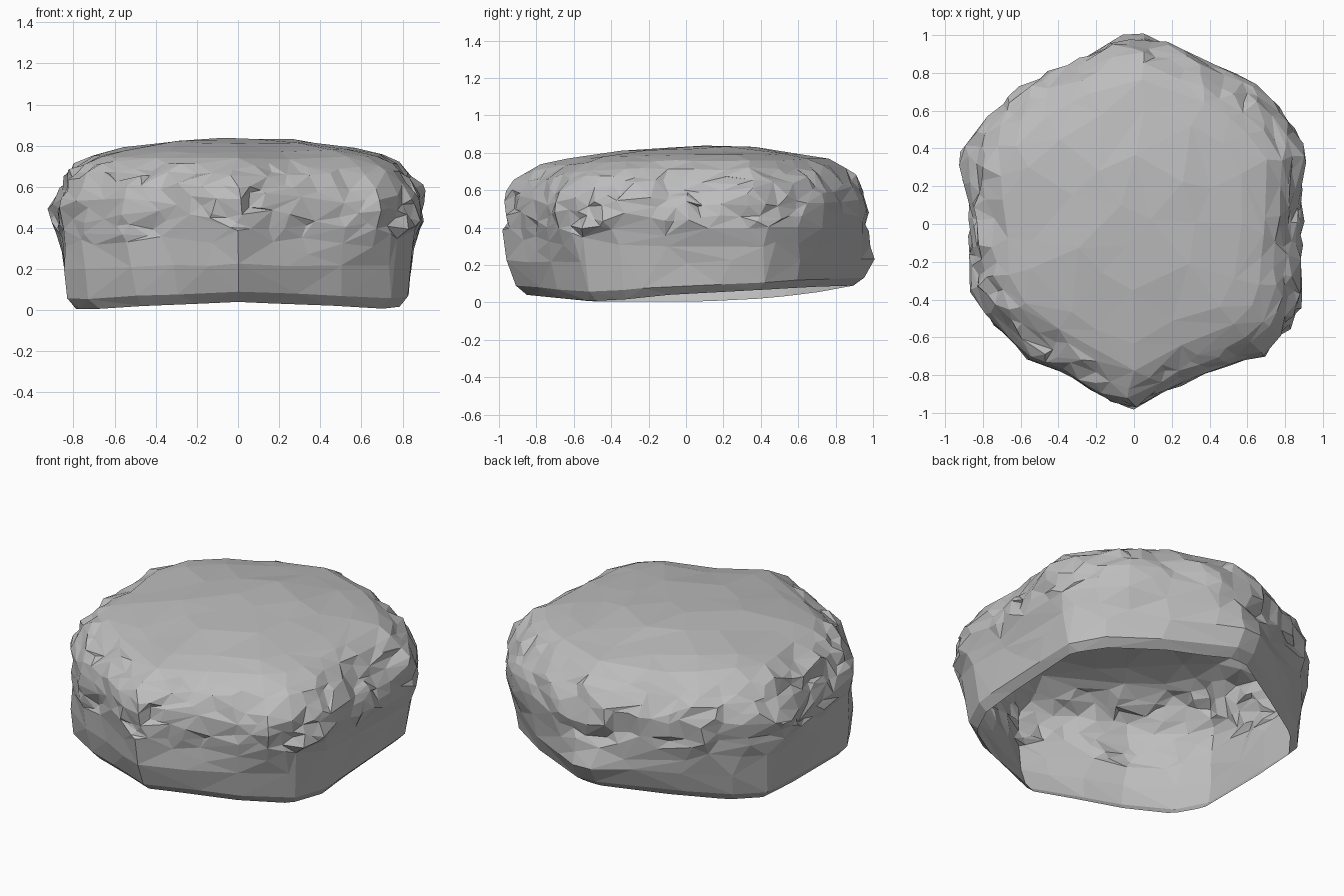
import bpy, bmesh, math
from mathutils import Vector, noise

cube = bpy.data.objects.get("Cube")
if cube:
    bpy.data.objects.remove(cube, do_unlink=True)

SEGMENTS = 96
STEPS = 4  # rings between two profile points

# Plan outlines: rounded crown above, six-sided wall below
CROWN = [(0, -1), (.13, -.92), (.3, -.83), (.69, -.69), (.8, -.57), (.87, -.4),
         (.89, 0), (.895, .43), (.78, .61), (.65, .74), (.5, .82), (.2, .95),
         (.05, .99), (-.12, .95), (-.33, .87), (-.6, .73), (-.84, .5),
         (-.9, .35), (-.88, 0), (-.86, -.35), (-.77, -.5), (-.56, -.71), (-.25, -.87)]
WALL = [(0, -.99), (.52, -.75), (.78, -.56), (.87, -.35), (.87, .45), (.74, .63),
        (.45, .84), (.06, 1.04), (-.06, 1.04), (-.45, .8), (-.74, .6), (-.87, .42),
        (-.87, -.38), (-.77, -.56), (-.52, -.74)]

# Vertical profile: outline scale, height
PROFILE = [(.905, .0), (.95, .05), (.967, .2), (.975, .32), (.992, .4), (1.002, .47),
           (.997, .54), (.967, .605), (.922, .665), (.86, .708), (.77, .755),
           (.64, .785), (.35, .822), (.12, .83)]


def clamp(v):
    return max(0.0, min(1.0, v))


def radius(outline, angle):
    """Distance from the centre to the outline in one direction."""
    d = Vector((math.cos(angle), math.sin(angle)))
    best = 0
    for i, p in enumerate(outline):
        a, b = Vector(p), Vector(outline[(i + 1) % len(outline)])
        e = b - a
        den = d.cross(e)
        if abs(den) < 1e-9:
            continue
        t, u = a.cross(e) / den, a.cross(d) / den
        if t > 0 and -1e-6 <= u <= 1 + 1e-6:
            best = max(best, t)
    return best


def rim_height(x, y):
    """Uneven lower edge, higher towards the back."""
    right, left = max(0, .04 + .055 * y) * clamp((y + .6) * 2), .1 * max(0, y) ** 2
    return .005 + left + (right - left) * clamp(x * 1.5 + .5) + .1 * max(0, -y - .5)


def rock_point(angle, scale, z):
    d = Vector((math.cos(angle), math.sin(angle), 0))
    blend = clamp((z - .2) / .2)
    r = radius(WALL, angle) * (1 - blend) + radius(CROWN, angle) * blend
    # The front and back ends tuck in towards the rim
    p = d * r * (scale - .045 * d.y ** 4 * clamp(1 - z / .2))
    p.z = z + rim_height(p.x, p.y) * clamp(1 - z / .3)
    p.z += .02 * p.y * clamp((z - .6) / .15)
    # Chipped band around the crown, with a wandering lower lip
    lip = .36 + .14 * noise.noise(d * 2.3) + .2 * math.exp(-((angle - .9) / .28) ** 2)
    band = clamp((z - lip) / .05) * clamp((.76 - z) / .1)
    patch = .5 + .5 * clamp(.5 + 2 * noise.noise(p * 3 + Vector((5, 2, 8))))
    chips = noise.noise_vector(p * 5) * .035 + noise.noise_vector(p * 11) * .036
    p += chips * band * patch - d * .006 * band
    # Soft unevenness everywhere else
    p += noise.noise_vector(p * 2.5) * .01 * clamp(z / .1)
    p += noise.noise_vector(p * 5) * .006 * clamp(z / .1)
    return p


# Open-bottomed rock shell
rings = []
for (s0, z0), (s1, z1) in zip(PROFILE, PROFILE[1:]):
    rings += [(s0 + (s1 - s0) * k / STEPS, z0 + (z1 - z0) * k / STEPS) for k in range(STEPS)]
rings.append(PROFILE[-1])

bm = bmesh.new()
grid = [[bm.verts.new(rock_point(math.tau * i / SEGMENTS, s, z)) for i in range(SEGMENTS)]
        for s, z in rings]
for low, high in zip(grid, grid[1:]):
    for i in range(SEGMENTS):
        j = (i + 1) % SEGMENTS
        bm.faces.new((low[i], low[j], high[j], high[i]))
bm.faces.new(grid[-1])
bmesh.ops.triangulate(bm, faces=bm.faces[:])

mesh = bpy.data.meshes.new("rock_shell")
bm.to_mesh(mesh)
bm.free()
rock = bpy.data.objects.new("rock_shell", mesh)
bpy.context.collection.objects.link(rock)

# Irregular facets
facets = rock.modifiers.new("facets", 'DECIMATE')
facets.ratio = 950 / len(mesh.polygons)

# Stone colour
grey = bpy.data.materials.new("stone_grey")
grey.use_nodes = True
color = (.51, .51, .51, 1)
grey.diffuse_color = color
grey.node_tree.nodes["Principled BSDF"].inputs["Base Color"].default_value = color
mesh.materials.append(grey)
